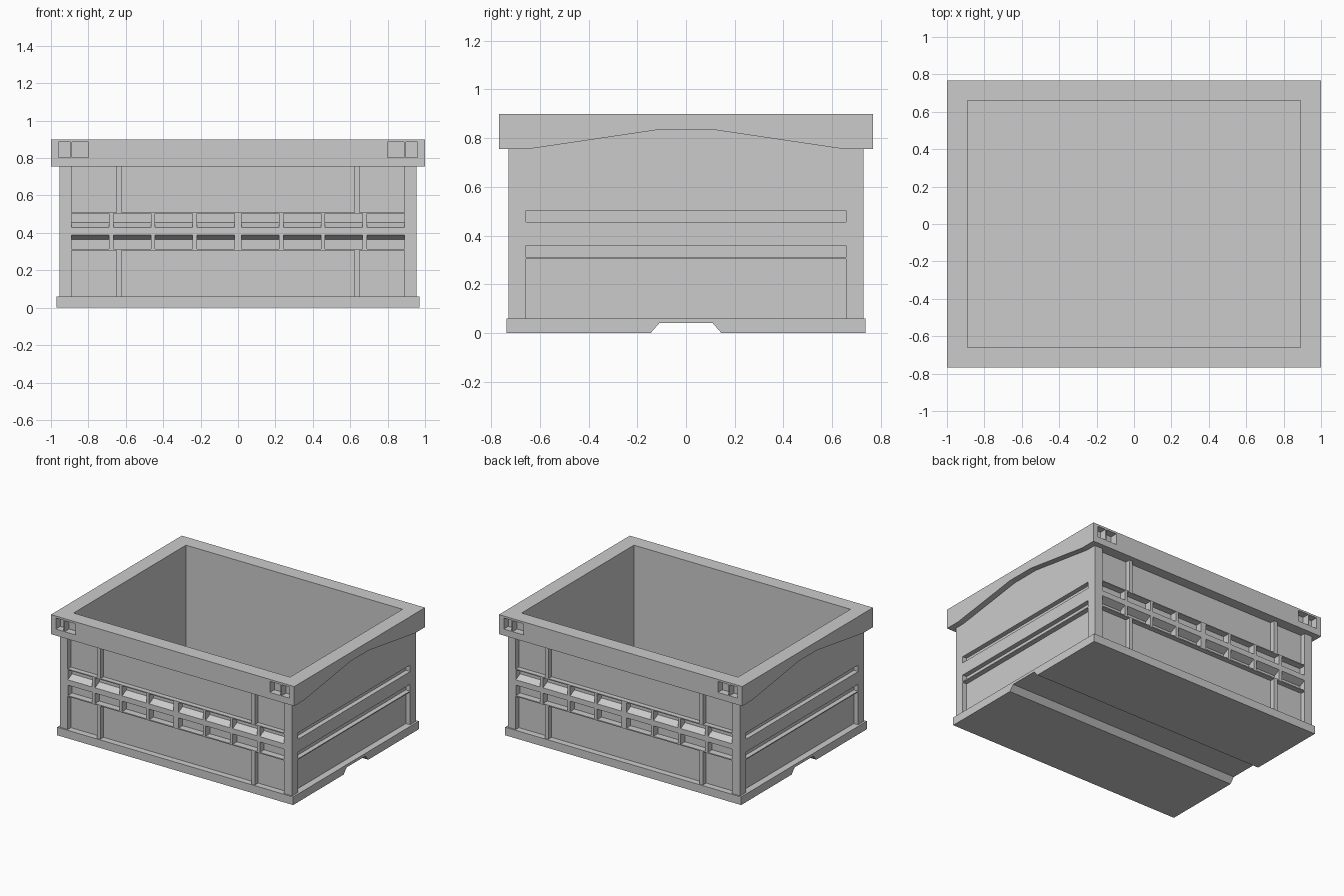
import bpy, bmesh

if "Cube" in bpy.data.objects:
    bpy.data.objects.remove(bpy.data.objects["Cube"])


def prism(bm, profile, axis, a, b):
    """Extrude a closed 2D profile along x ((y, z) points) or y ((x, z) points)."""
    def place(p, t):
        return (t, p[0], p[1]) if axis == 'x' else (p[0], t, p[1])
    lo = [bm.verts.new(place(p, a)) for p in profile]
    hi = [bm.verts.new(place(p, b)) for p in profile]
    n = len(profile)
    bm.faces.new(lo)
    bm.faces.new(hi)
    for i in range(n):
        j = (i + 1) % n
        bm.faces.new((lo[i], lo[j], hi[j], hi[i]))


def block(bm, x0, x1, y0, y1, z0, z1):
    prism(bm, [(y0, z0), (y1, z0), (y1, z1), (y0, z1)], 'x', x0, x1)


def finish(bm, name):
    bmesh.ops.recalc_face_normals(bm, faces=bm.faces)
    mesh = bpy.data.meshes.new(name)
    bm.to_mesh(mesh)
    bm.free()
    ob = bpy.data.objects.new(name, mesh)
    bpy.context.collection.objects.link(ob)
    return ob


def cut(ob, cutter):
    """Subtract the cutter, bake the result and remove the cutter."""
    mod = ob.modifiers.new("cut", 'BOOLEAN')
    mod.operation = 'DIFFERENCE'
    mod.solver = 'EXACT'
    mod.object = cutter
    bpy.context.view_layer.update()
    dg = bpy.context.evaluated_depsgraph_get()
    mesh = bpy.data.meshes.new_from_object(ob.evaluated_get(dg))
    ob.modifiers.clear()
    ob.data = mesh
    bpy.data.objects.remove(cutter)


IN_X, IN_Y = 0.89, 0.66          # cavity half sizes
BODY_X, BODY_Y = 0.955, 0.728    # outer wall half sizes
RIM_Z = 0.755


def cavity():
    bm = bmesh.new()
    block(bm, -IN_X, IN_X, -IN_Y, IN_Y, -0.2, 1.2)
    return finish(bm, "cavity_cutter")


# Base slab with a channel running along the underside
bm = bmesh.new()
prism(bm, [(-0.738, 0), (-0.145, 0), (-0.11, 0.04), (0.11, 0.04),
           (0.145, 0), (0.738, 0), (0.738, 0.06), (-0.738, 0.06)], 'x', -0.97, 0.97)
finish(bm, "base")

# Hollow wall shell
bm = bmesh.new()
block(bm, -BODY_X, BODY_X, -BODY_Y, BODY_Y, 0.06, RIM_Z)
walls = finish(bm, "walls")
cut(walls, cavity())

# Recesses in the walls
bm = bmesh.new()
for s in (-1, 1):
    # front and back panels between posts and ribs
    ya, yb = s * (BODY_Y - 0.037), s * 0.9
    for z0, z1 in ((0.0, 0.305), (0.51, 0.85)):
        for x0, x1 in ((-0.89, -0.65), (-0.622, 0.622), (0.65, 0.89)):
            block(bm, x0, x1, ya, yb, z0, z1)
    # two rows of grip pockets with a bevelled bar between them
    deep = s * (BODY_Y - 0.05)
    face = s * BODY_Y
    for i in range(4):
        a = 0.02 + 0.223 * i
        for x0, x1 in ((a, a + 0.2), (-a - 0.2, -a)):
            prism(bm, [(yb, 0.43), (face, 0.43), (deep, 0.455),
                       (deep, 0.503), (yb, 0.503)], 'x', x0, x1)
            prism(bm, [(yb, 0.39), (face, 0.39), (deep, 0.365),
                       (deep, 0.313), (yb, 0.313)], 'x', x0, x1)
    # end slots and lower panel
    x0, x1 = sorted((s * (BODY_X - 0.035), s * 1.1))
    for z0, z1 in ((0.0, 0.303), (0.31, 0.36), (0.455, 0.503)):
        block(bm, x0, x1, -0.657, 0.657, z0, z1)
cut(walls, finish(bm, "recess_cutter"))

# Rim collar
bm = bmesh.new()
block(bm, -1, 1, -0.768, 0.768, RIM_Z, 0.9)
rim = finish(bm, "rim")
cut(rim, cavity())

# Arched lower edge on the ends and corner pockets on front and back
bm = bmesh.new()
for s in (-1, 1):
    prism(bm, [(-0.65, 0.6), (-0.65, RIM_Z), (-0.11, 0.835), (0.11, 0.835),
               (0.65, RIM_Z), (0.65, 0.6)], 'x', s * BODY_X, s * 1.1)
    for t in (-1, 1):
        for xa, xb in ((0.8, 0.888), (0.895, 0.96)):
            block(bm, s * xa, s * xb, t * 0.715, t * 0.9, 0.803, 0.885)
cut(rim, finish(bm, "rim_cutter"))
